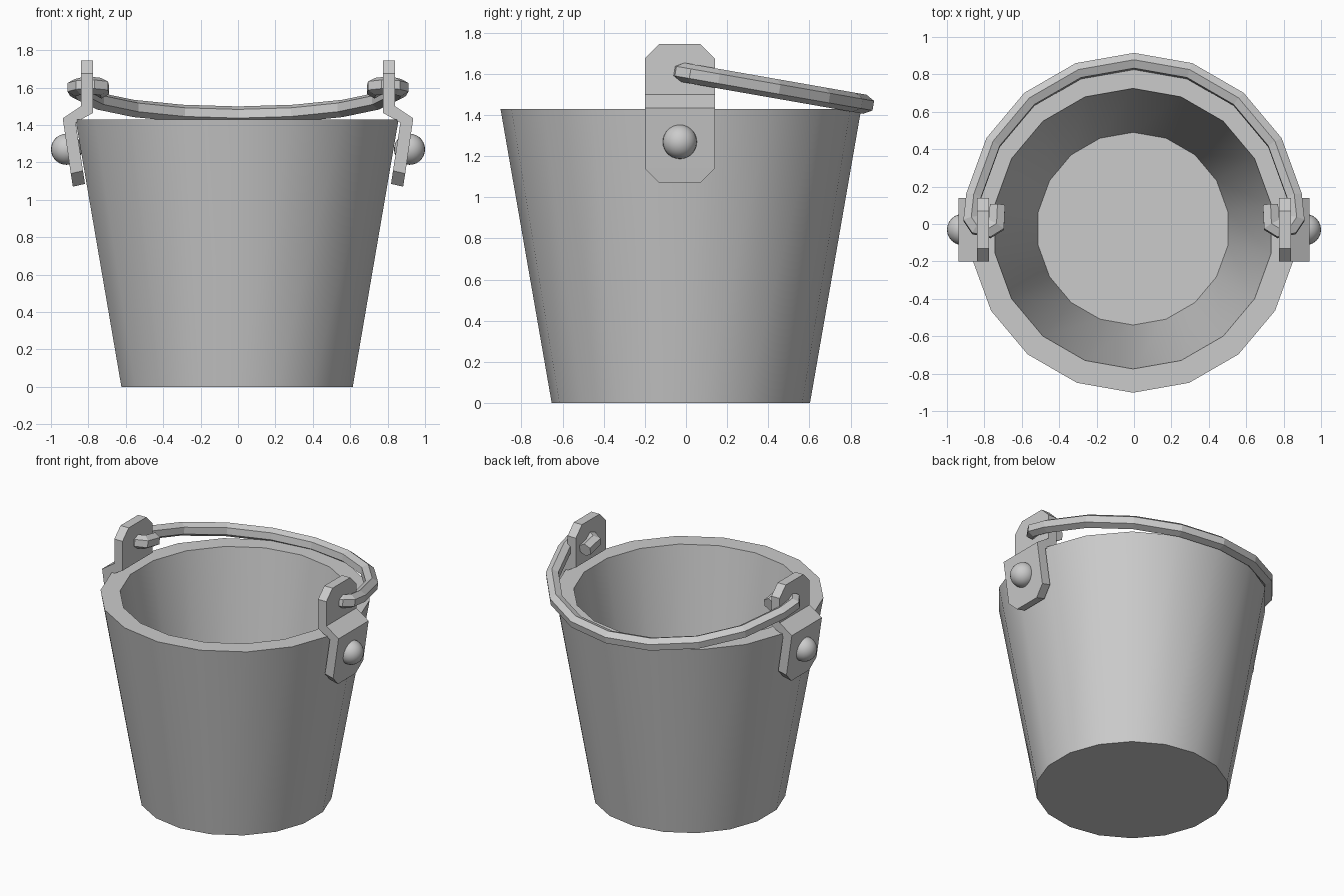
import bpy, bmesh
from math import sin, cos, radians, pi
from mathutils import Vector

if "Cube" in bpy.data.objects:
    bpy.data.objects.remove(bpy.data.objects["Cube"])


def loft(name, rings, smooth=False):
    """Skin a series of equal-length rings and cap both ends."""
    bm = bmesh.new()
    rows = [[bm.verts.new(p) for p in ring] for ring in rings]
    n = len(rows[0])
    for a, b in zip(rows, rows[1:]):
        for i in range(n):
            j = (i + 1) % n
            bm.faces.new((a[i], a[j], b[j], b[i]))
    bm.faces.new(rows[0])
    bm.faces.new(rows[-1])
    bmesh.ops.recalc_face_normals(bm, faces=bm.faces)
    me = bpy.data.meshes.new(name)
    bm.to_mesh(me)
    bm.free()
    ob = bpy.data.objects.new(name, me)
    bpy.context.collection.objects.link(ob)
    if smooth:
        shade(ob)
    return ob


def shade(ob):
    bpy.ops.object.select_all(action='DESELECT')
    ob.select_set(True)
    bpy.context.view_layer.objects.active = ob
    bpy.ops.object.shade_smooth_by_angle(angle=radians(35))


# Bucket: 18-sided tapered wall with a thick rim and a floor
def ring(r, z):
    return [(-0.005 + r * sin(i * pi / 9), -0.025 - r * cos(i * pi / 9), z)
            for i in range(18)]


loft("bucket", [ring(0.628, 0), ring(0.877, 1.43),
                ring(0.75, 1.43), ring(0.515, 0.07)], smooth=True)

# Brackets and rivets, one pair per side
# rows: inner x, inner z, outer x, outer z, half width
ROWS = [(0.775, 1.745, 0.84, 1.745, 0.10), (0.775, 1.675, 0.84, 1.675, 0.17),
        (0.775, 1.465, 0.84, 1.50, 0.17), (0.868, 1.412, 0.937, 1.435, 0.17),
        (0.829, 1.155, 0.894, 1.14, 0.17), (0.818, 1.085, 0.883, 1.07, 0.10)]
YC = -0.03
for side, s in (("right", 1), ("left", -1)):
    loft(side + "_bracket",
         [[(s * xi, YC - w, zi), (s * xo, YC - w, zo),
           (s * xo, YC + w, zo), (s * xi, YC + w, zi)]
          for xi, zi, xo, zo, w in ROWS])
    bpy.ops.mesh.primitive_uv_sphere_add(segments=24, ring_count=14, radius=0.083,
                                         location=(s * 0.917, YC, 1.27))
    rivet = bpy.context.object
    rivet.name = side + "_rivet"
    shade(rivet)

# Handle: hexagonal rod swept along a tilted arc with hooked ends
hook = [(0.73, 0.10), (0.735, -0.005), (0.775, -0.03), (0.84, -0.015), (0.87, 0.03)]
arc = [(0.87 * cos(radians(a)), 0.87 * sin(radians(a))) for a in range(10, 171, 20)]
plan = hook + arc + [(-x, y) for x, y in reversed(hook)]
SLOPE = -0.175
path = [Vector((x, y, 1.605 + SLOPE * y)) for x, y in plan]
up = Vector((0, -SLOPE, 1)).normalized()
rings = []
for i, p in enumerate(path):
    d0 = (p - path[max(i - 1, 0)]).normalized()
    d1 = (path[min(i + 1, len(path) - 1)] - p).normalized()
    t = (d0 + d1).normalized()
    side = t.cross(up)
    k = 1 / max(t.dot(d1 if i == 0 else d0), 0.7)
    rings.append([p + 0.047 * (up * cos(j * pi / 3) + side * k * sin(j * pi / 3))
                  for j in range(6)])
loft("handle", rings)
